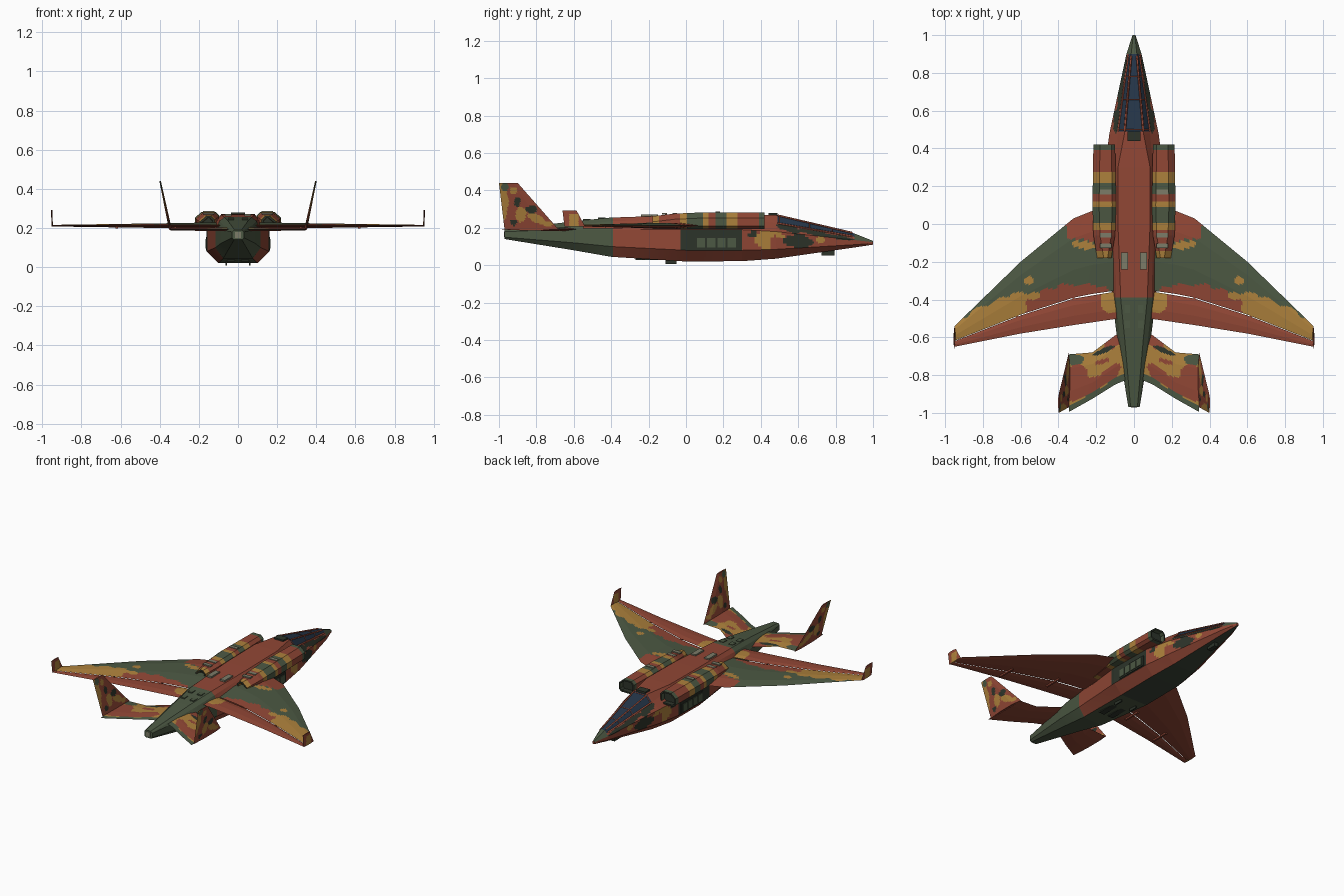
import bpy, bmesh, math
from mathutils import Vector as V

cube = bpy.data.objects.get("Cube")
if cube:
    bpy.data.objects.remove(cube)

# Flat colours
COLOURS = {
    "rust": (.285, .063, .036), "green": (.072, .098, .056), "ochre": (.42, .22, .045),
    "dark": (.026, .034, .023), "deep green": (.042, .056, .038),
    "glass": (.018, .036, .065), "grey": (.2, .2, .14)}
MATS, INDEX = [], {}
for label, rgb in COLOURS.items():
    m = bpy.data.materials.new(label)
    m.use_nodes = True
    m.diffuse_color = (*rgb, 1)
    shader = next(n for n in m.node_tree.nodes if n.type == "BSDF_PRINCIPLED")
    shader.inputs["Base Color"].default_value = (*rgb, 1)
    shader.inputs["Roughness"].default_value = .8
    INDEX[label] = len(MATS)
    MATS.append(m)


def finish(name, bm, rule, mirror):
    bmesh.ops.recalc_face_normals(bm, faces=bm.faces)
    for f in bm.faces:
        f.material_index = INDEX[rule(f.calc_center_median(), f.normal)]
    me = bpy.data.meshes.new(name)
    bm.to_mesh(me)
    bm.free()
    for m in MATS:
        me.materials.append(m)
    ob = bpy.data.objects.new(name, me)
    bpy.context.scene.collection.objects.link(ob)
    if mirror:
        ob.modifiers.new("Mirror", "MIRROR").use_mirror_merge = False


def loft(name, rings, rule, around=10, step=.01, mirror=True, hollow=0):
    """Skin closed rings, cut finely enough for painted patches."""
    dense = []
    for a, b in zip(rings, rings[1:]):
        n = max(1, math.ceil((sum(b, V()) / len(b) - sum(a, V()) / len(a)).length / step))
        dense += [[p.lerp(q, i / n) for p, q in zip(a, b)] for i in range(n)]
    dense.append(rings[-1])
    bm = bmesh.new()
    rows = []
    for ring in dense:
        pts = [p.lerp(q, i / around) for p, q in zip(ring, ring[1:] + ring[:1]) for i in range(around)]
        rows.append([bm.verts.new(p) for p in pts])
    for a, b in zip(rows, rows[1:]):
        for i in range(len(a)):
            j = (i + 1) % len(a)
            bm.faces.new((a[i], a[j], b[j], b[i]))
    caps = [bm.faces.new(rows[0]), bm.faces.new(rows[-1])]
    if hollow:
        bmesh.ops.recalc_face_normals(bm, faces=bm.faces)
        bmesh.ops.inset_individual(bm, faces=caps, thickness=.01)
        bmesh.ops.inset_individual(bm, faces=caps, thickness=.002, depth=-hollow)
    finish(name, bm, rule, mirror)


def panel(name, stations, normal, rule):
    """Thin tapered surface through (leading point, trailing point, half thickness)."""
    rings = []
    for lead, trail, t in stations:
        a, b, n = V(lead), V(trail), V(normal) * t
        p, q = a.lerp(b, .25), a.lerp(b, .65)
        rings.append([a, p + n, q + n, b, q - n, p - n])
    loft(name, rings, rule)


def box(name, centre, size, colour, mirror=True):
    bm = bmesh.new()
    bmesh.ops.create_cube(bm, size=1)
    for v in bm.verts:
        v.co = V(centre) + v.co * V(size)
    finish(name, bm, lambda c, n: colour, mirror)


def camo(base, blobs):
    """Wobbly ellipses (colour, a, b, radius a, radius b, slope) over a base colour."""
    def pick(a, b):
        found = base
        for colour, ca, cb, ra, rb, slope in blobs:
            da, db = a - ca, b - cb - slope * (a - ca)
            wobble = 1 + .18 * math.sin(60 * a + 20 * cb) + .15 * math.sin(75 * b + 30 * ca)
            if (da / ra) ** 2 + (db / rb) ** 2 < wobble:
                found = colour
        return found
    return pick


# Fuselage: y, roof half width and height, sill, shoulder, chine height, belly
KEYS = [
    (-.97, .018, .19, .025, .185, .03, .18, .15, .02, .14),
    (-.6, .05, .235, .075, .215, .09, .19, .12, .055, .08),
    (-.4, .07, .255, .095, .235, .115, .19, .1, .075, .045),
    (0, .085, .268, .1, .25, .16, .19, .08, .1, .02),
    (.3, .085, .272, .1, .25, .155, .19, .08, .1, .022),
    (.48, .05, .268, .085, .225, .13, .18, .085, .08, .035),
    (.9, .015, .17, .028, .152, .04, .135, .11, .022, .095),
    (1, .004, .13, .006, .127, .008, .123, .117, .005, .11)]


def section(key):
    y, r, rz, g, gz, w, wz, cz, b, bz = key
    half = [(r, rz), (g, gz), (w, wz), (w, cz), (b, bz)]
    return [V((x, y, z)) for x, z in half] + [V((-x, y, z)) for x, z in half[::-1]]


def hull_at(y):
    for a, b in zip(KEYS, KEYS[1:]):
        if a[0] <= y <= b[0]:
            t = (y - a[0]) / (b[0] - a[0])
            return section([p + (q - p) * t for p, q in zip(a, b)])


side_camo = camo("rust", [
    ("ochre", .41, .14, .045, .035, 0), ("ochre", .44, .18, .035, .04, 0),
    ("ochre", .43, .1, .02, .025, 0), ("dark", .35, .165, .03, .02, .3),
    ("dark", .6, .13, .08, .036, -.1), ("dark", .55, .195, .06, .018, -.25),
    ("ochre", .5, .16, .025, .012, -.2), ("dark", .7, .17, .1, .013, -.2),
    ("ochre", .72, .135, .025, .015, 0), ("dark", .83, .148, .07, .011, -.15)])


def hull_rule(c, n):
    if c.y < -.39 or (c.y > .9 and n.z > .2):
        return "green"
    if n.z < -.88:
        return "deep green" if c.y > 0 else "green"
    if n.z < -.25 or c.y > .92:
        return "rust"
    if .49 < c.y and abs(c.x) < .085 - (c.y - .48) * .136 and n.z > .2:
        return "glass"
    if c.y < -.03 or (n.z > .3 and c.y < .48):
        return "rust"
    if c.y < .3:
        return "dark"
    return side_camo(c.y, c.z)


loft("fuselage", [section(k) for k in KEYS], hull_rule, around=6, mirror=False)


# Canopy frames
def rod(name, points, radius):
    cu = bpy.data.curves.new(name, "CURVE")
    cu.dimensions = "3D"
    cu.bevel_depth, cu.bevel_resolution = radius, 0
    sp = cu.splines.new("POLY")
    sp.points.add(len(points) - 1)
    for p, co in zip(sp.points, points):
        p.co = (*co, 1)
    cu.materials.append(MATS[INDEX["rust"]])
    bpy.context.scene.collection.objects.link(bpy.data.objects.new(name, cu))


for i, tag in ((0, "left_rail"), (1, "left_sill"), (8, "right_sill"), (9, "right_rail")):
    rod("canopy_" + tag, [hull_at(y)[i] for y in (.49, .89)], .006)
for k, y in enumerate((.5, .66, .78)):
    ring = hull_at(y)
    rod(f"canopy_bow_{k}", [ring[1], ring[0], ring[9], ring[8]], .003)
box("canopy_hinge", (0, .465, .272), (.07, .05, .014), "dark", False)

# Engine pods with open ends
BANDS = [(.39, "green"), (.27, "rust"), (.215, "ochre"), (.16, "green"), (.12, "rust"),
         (.095, "ochre"), (.01, "green"), (-.03, "ochre"), (-.14, "rust"), (-1, "ochre")]


def pod_rule(c, n):
    if abs(n.y) > .9 or (n.z > .2 and c.z < .22):
        return "dark"
    return next(colour for y, colour in BANDS if c.y > y)


def pod_ring(y, inner, outer, top):
    pts = [(inner, .195), (inner, top - .02), (inner + .02, top), (outer - .035, top),
           (outer, top - .03), (outer, .21), (outer - .02, .195)]
    return [V((x, y, z)) for x, z in pts]


loft("engine_pod", [pod_ring(-.18, .12, .195, .262), pod_ring(-.06, .1, .215, .276),
                    pod_ring(.1, .095, .22, .283), pod_ring(.42, .1, .215, .283)],
     pod_rule, around=3, hollow=.03)
for k, y in enumerate((.17, -.06, -.115)):
    box(f"pod_vent_{k}", (.15, y, .283 if y > 0 else .274), (.06, .025, .008), "grey")

# Wings and flaps
wing_camo = camo("green", [
    ("rust", .22, .01, .14, .09, -.2), ("ochre", .25, -.115, .09, .02, .1),
    ("rust", .3, -.37, .14, .055, -.1), ("rust", .44, -.4, .19, .06, -.25),
    ("ochre", .78, -.51, .25, .085, -.45), ("ochre", .56, -.3, .025, .02, 0)])
flap_camo = camo("rust", [("ochre", .08, -.36, .11, .13, 0)])


def upper(pattern):
    return lambda c, n: pattern(c.x, c.y) if n.z > 0 else "rust"


Z = .212
panel("wing", [((.08, .09, Z), (.08, -.35, Z), .016), ((.22, .07, Z), (.22, -.37, Z), .015),
               ((.32, .03, Z), (.32, -.39, Z), .013), ((.6, -.2, Z), (.6, -.48, Z), .009),
               ((.95, -.54, Z), (.95, -.618, Z), .004)], (0, 0, 1), upper(wing_camo))
panel("flap", [((.08, -.355, Z), (.08, -.5, Z), .006), ((.32, -.395, Z), (.32, -.535, Z), .006),
               ((.6, -.484, Z), (.6, -.58, Z), .005), ((.95, -.62, Z), (.95, -.65, Z), .003)],
      (0, 0, 1), upper(flap_camo))
panel("winglet", [((.95, -.54, .208), (.95, -.65, .208), .004), ((.952, -.585, .292), (.952, -.66, .292), .003)],
      (1, 0, 0), lambda c, n: "ochre" if abs(c.y + .6) < .025 and c.z < .275 else "rust")
for k, (x, y) in enumerate(((.32, -.4), (.62, -.49))):
    box(f"flap_fairing_{k}", (x, y, .202), (.012, .12, .01), "rust")

# Tailplane and outward-leaning fins
tail_camo = camo("ochre", [
    ("rust", .1, -.62, .06, .035, -.5), ("dark", .16, -.67, .06, .014, -.4),
    ("rust", .3, -.81, .06, .07, 0), ("green", .32, -.72, .05, .03, 0),
    ("rust", .24, -.85, .17, .05, -.5), ("ochre", .2, -.78, .05, .025, -.4),
    ("rust", .17, -.73, .04, .012, -.3), ("green", .2, -.903, .5, .024, -.6)])
panel("tailplane", [((.03, -.55, .193), (.03, -.82, .193), .009), ((.1, -.59, .193), (.1, -.85, .193), .009),
                    ((.22, -.68, .193), (.22, -.925, .193), .007),
                    ((.345, -.69, .193), (.345, -.995, .193), .006)], (0, 0, 1), upper(tail_camo))
fin_camo = camo("rust", [
    ("dark", -.83, .3, .035, .02, 0), ("ochre", -.8, .25, .05, .022, -.4),
    ("dark", -.9, .34, .02, .025, 0), ("ochre", -.88, .27, .028, .04, 0),
    ("ochre", -.99, .34, .04, .12, 0), ("green", -.97, .42, .02, .02, 0),
    ("dark", -.925, .23, .018, .018, 0), ("ochre", -.74, .22, .025, .014, 0),
    ("ochre", -.92, .4, .018, .02, 0)])
panel("tail_fin", [((.345, -.68, .19), (.345, -.97, .19), .008), ((.398, -.9, .44), (.398, -1, .44), .004)],
      (1, 0, .2), lambda c, n: fin_camo(c.y, c.z))

# Vents, sensor and belly fittings
box("side_vent_frame", (.158, .165, .12), (.01, .23, .07), "dark")
for k in range(4):
    box(f"side_vent_{k}", (.162, .08 + k * .055, .12), (.01, .045, .05), "green")
box("spine_vent", (.05, -.195, .265), (.035, .09, .014), "grey")
for k, y in enumerate((-.45, -.53)):
    box(f"tail_hatch_{k}", (.035, y, .254 + (y + .4) * .1), (.03, .04, .012), "green")
box("nose_sensor", (0, .76, .068), (.03, .07, .03), "dark", False)
box("belly_probe", (.06, -.08, .02), (.008, .06, .025), "dark")
box("belly_hatch", (.035, -.2, .034), (.04, .14, .01), "dark")
box("tail_outlet", (0, -.968, .165), (.03, .008, .03), "grey", False)
